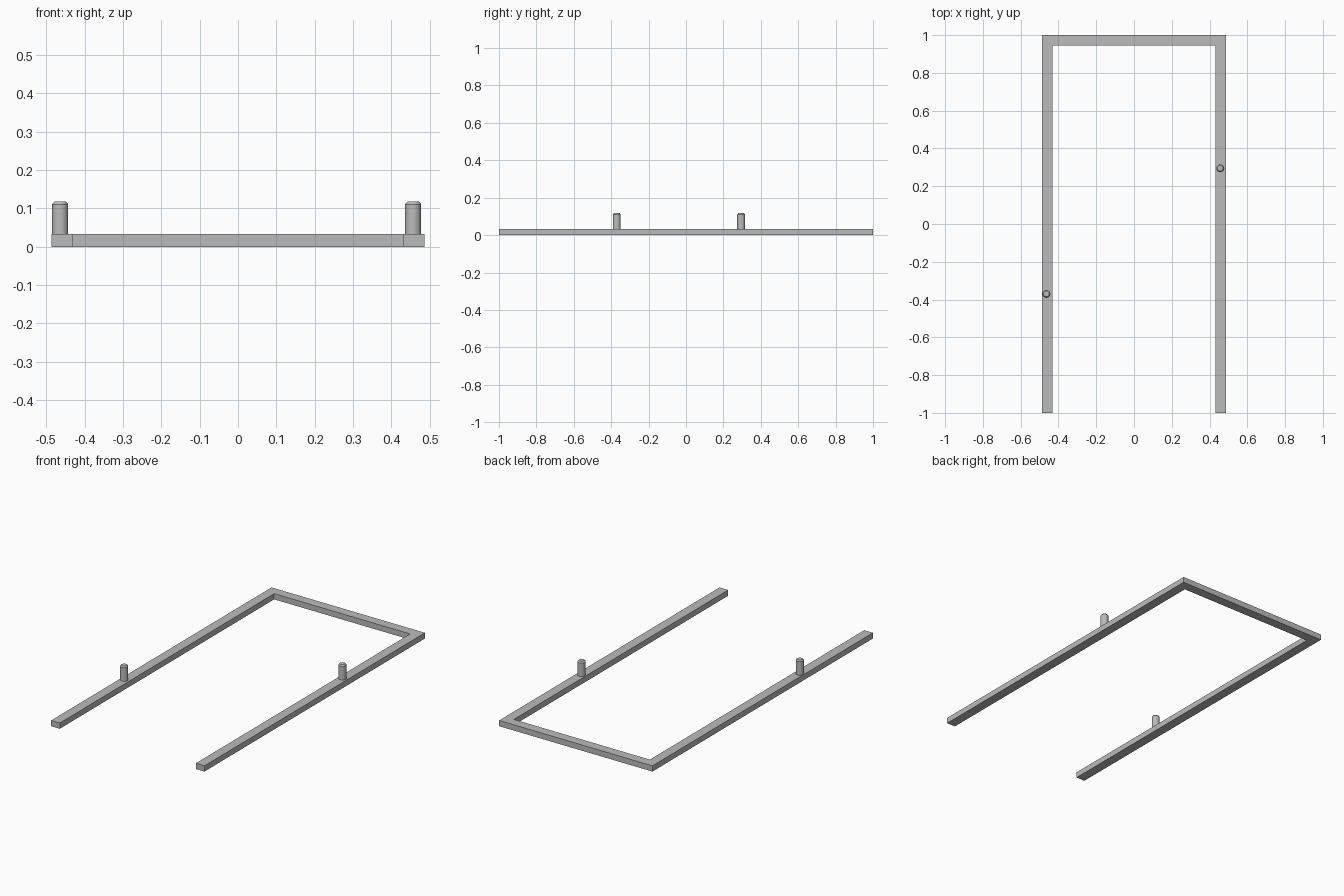
import bpy
import bmesh
import math

cube = bpy.data.objects.get("Cube")
if cube:
    bpy.data.objects.remove(cube, do_unlink=True)

HALF_WIDTH, HALF_LENGTH = 0.487, 1.0
RAIL, HEIGHT = 0.055, 0.033

grey = bpy.data.materials.new("plain grey")
grey.use_nodes = True
colour = (0.5, 0.5, 0.5, 1)
grey.diffuse_color = colour
grey.node_tree.nodes["Principled BSDF"].inputs["Base Color"].default_value = colour


def add_object(name, bm):
    bmesh.ops.recalc_face_normals(bm, faces=bm.faces)
    mesh = bpy.data.meshes.new(name)
    bm.to_mesh(mesh)
    bm.free()
    mesh.materials.append(grey)
    obj = bpy.data.objects.new(name, mesh)
    bpy.context.collection.objects.link(obj)
    return obj


# U-shaped frame, open at the front
bm = bmesh.new()
inner, back = HALF_WIDTH - RAIL, HALF_LENGTH - RAIL
half = [(HALF_WIDTH, HALF_LENGTH), (HALF_WIDTH, -HALF_LENGTH),
        (inner, -HALF_LENGTH), (inner, back)]
outline = half + [(-x, y) for x, y in reversed(half)]
face = bm.faces.new([bm.verts.new((x, y, 0)) for x, y in outline])
raised = bmesh.ops.extrude_face_region(bm, geom=[face])["geom"]
bmesh.ops.translate(bm, vec=(0, 0, HEIGHT),
                    verts=[v for v in raised if isinstance(v, bmesh.types.BMVert)])
add_object("frame", bm)


# Round pegs with a chamfered top
def add_peg(name, x, y, radius=0.021, top=0.118, sides=32):
    bm = bmesh.new()
    profile = [(radius, HEIGHT), (radius, top - 0.007), (radius - 0.006, top)]
    rings = [[bm.verts.new((x + r * math.cos(math.tau * i / sides),
                            y + r * math.sin(math.tau * i / sides), z))
              for i in range(sides)] for r, z in profile]
    for low, high in zip(rings, rings[1:]):
        for i in range(sides):
            j = (i + 1) % sides
            bm.faces.new((low[i], low[j], high[j], high[i]))
    bm.faces.new(rings[0])
    bm.faces.new(rings[-1])
    peg = add_object(name, bm)
    bpy.ops.object.select_all(action="DESELECT")
    peg.select_set(True)
    bpy.context.view_layer.objects.active = peg
    bpy.ops.object.shade_smooth_by_angle(angle=math.radians(30))


add_peg("left_peg", 0.457, 0.295)
add_peg("right_peg", -0.464, -0.37)
